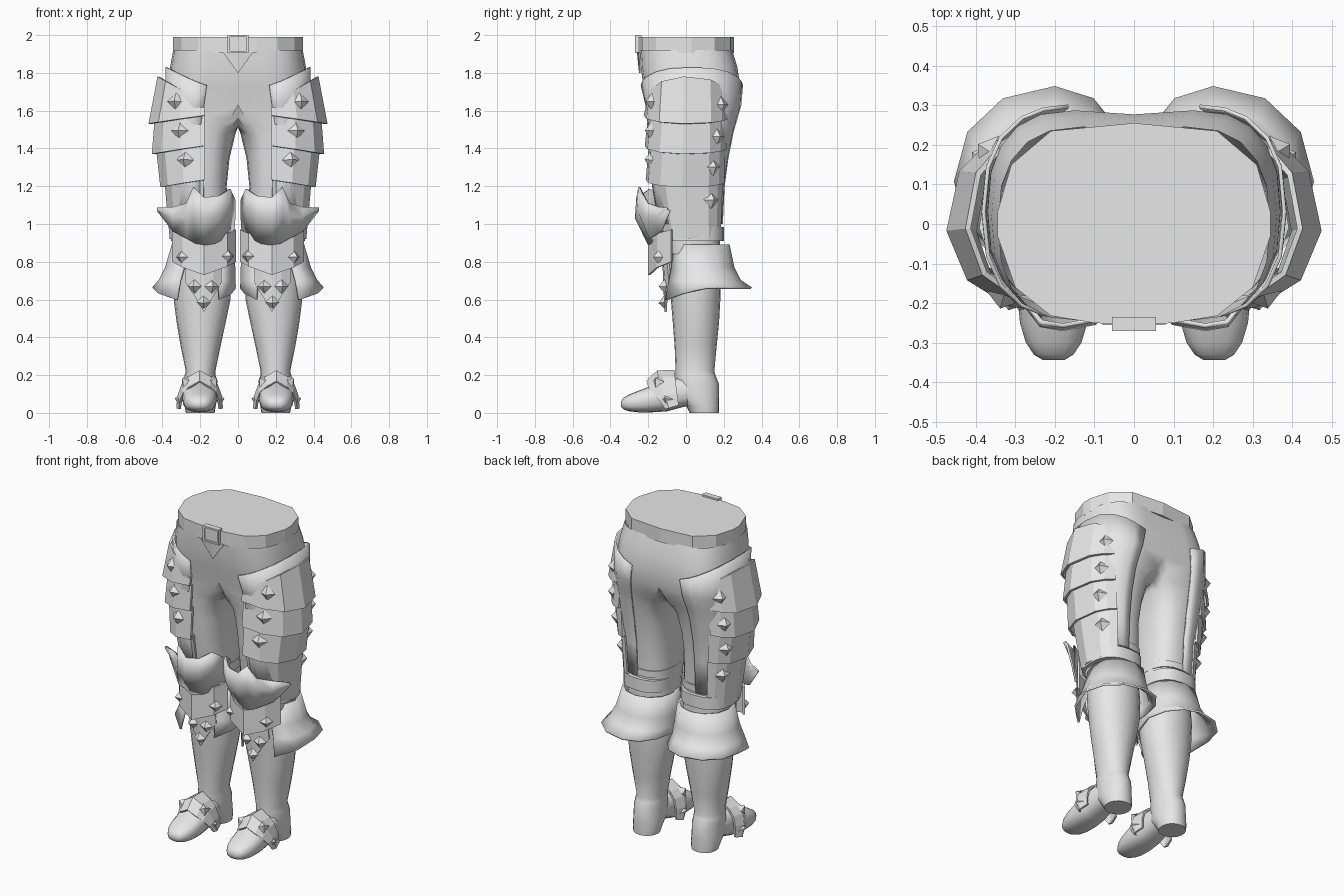
import bpy, bmesh, math
from mathutils import Vector

if "Cube" in bpy.data.objects:
    bpy.data.objects.remove(bpy.data.objects["Cube"])

steel = bpy.data.materials.new("light_grey")
steel.diffuse_color = (0.8, 0.8, 0.8, 1)
steel.use_nodes = True
steel.node_tree.nodes["Principled BSDF"].inputs["Base Color"].default_value = steel.diffuse_color


def finish(name, bm, thick=0, mirror=True, smooth=40):
    bmesh.ops.recalc_face_normals(bm, faces=bm.faces)
    me = bpy.data.meshes.new(name)
    bm.to_mesh(me)
    bm.free()
    me.materials.append(steel)
    ob = bpy.data.objects.new(name, me)
    bpy.context.collection.objects.link(ob)
    if thick:
        m = ob.modifiers.new("thickness", 'SOLIDIFY')
        m.thickness, m.offset = thick, 0
    if mirror:
        m = ob.modifiers.new("other_side", 'MIRROR')
        m.merge_threshold = 0.002
    if smooth:
        bpy.ops.object.select_all(action='DESELECT')
        ob.select_set(True)
        bpy.context.view_layer.objects.active = ob
        bpy.ops.object.shade_smooth_by_angle(angle=math.radians(smooth))
    return ob


def loft(name, rings, closed=True, caps=True, **kw):
    bm = bmesh.new()
    rows = [[bm.verts.new(p) for p in r] for r in rings]
    n = len(rings[0])
    for a, b in zip(rows, rows[1:]):
        for i in range(n if closed else n - 1):
            j = (i + 1) % n
            q = (a[i], a[j], b[j], b[i])
            # faces lying on the mirror plane are dropped
            if any(abs(v.co.x) > 1e-5 for v in q):
                bm.faces.new(q)
    if closed and caps:
        bm.faces.new(rows[0])
        bm.faces.new(rows[-1])
    return finish(name, bm, **kw)


def spow(v, p):
    return math.copysign(abs(v) ** p, v)


def point(s, deg, p=0.8, drop=0):
    """Section s = (z, centre x, outer rx, inner rx, y front, y back); -90 is front, 0 is outer."""
    z, cx, ro, ri, y0, y1 = s
    c, sn = math.cos(math.radians(deg)), math.sin(math.radians(deg))
    x = max(0, cx + (ro if c > 0 else ri) * spow(c, p))
    return (x, (y0 + y1) / 2 + (y1 - y0) / 2 * spow(sn, p), z + drop * c)


full = [-90 + i * 18 for i in range(20)]

# Trousers: one leg whose sections merge with the mirrored leg above the crotch
legs = [(1.92, .13, .213, .8, -.245, .245), (1.83, .14, .22, .8, -.24, .272),
        (1.73, .15, .22, .8, -.225, .287), (1.63, .165, .205, .65, -.2, .278),
        (1.56, .178, .19, .36, -.192, .258), (1.515, .183, .186, .235, -.188, .245),
        (1.475, .186, .184, .172, -.185, .235),
        (1.35, .19, .175, .145, -.175, .21), (1.2, .19, .155, .13, -.165, .19),
        (1.0, .19, .145, .14, -.13, .18), (.84, .19, .14, .14, -.1, .18)]
loft("trousers", [[point(s, a) for a in full] for s in legs], caps=False)

# Outer legging layer
chap = [-88, -75, -60, -40, -20, 0, 20, 40, 60, 75, 88]
rings = [[point((z, cx, ro + .01, ri, y0 - .01, y1 + .01), a) for a in chap]
         for z, cx, ro, ri, y0, y1 in legs[2:10]]
rings[0] = [(x, y, z + .1 * math.cos(math.radians(a))) for (x, y, z), a in zip(rings[0], chap)]
loft("legging_panel", rings, closed=False, thick=.01)

# Belt with flat top, buckle and front flap
belt = []
for z in (1.905, 1.99):
    half = [(.0, -.255), (.1, -.25), (.21, -.232), (.3, -.16), (.345, -.03),
            (.345, .03), (.31, .15), (.21, .235), (0, .255)]
    belt.append([(x, y, z) for x, y in half] + [(-x, y, z) for x, y in half[-2:0:-1]])
loft("belt", belt, mirror=False, smooth=0)
bm = bmesh.new()
outer = [(-.055, 1.905), (.055, 1.905), (.055, 2), (-.055, 2)]
rim = [bm.verts.new((x, -.27, z)) for x, z in outer]
back = [bm.verts.new((x, -.235, z)) for x, z in outer]
inner = [bm.verts.new((x * .78, -.27, 1.9525 + (z - 1.9525) * .78)) for x, z in outer]
deep = [bm.verts.new((x * .78, -.262, 1.9525 + (z - 1.9525) * .78)) for x, z in outer]
for a, b in ((back, rim), (rim, inner), (inner, deep)):
    for i in range(4):
        j = (i + 1) % 4
        bm.faces.new((a[i], a[j], b[j], b[i]))
bm.faces.new(deep)
bm.faces.new(back)
finish("buckle", bm, mirror=False, smooth=0)
loft("belt_flap", [[(0, -.256, 1.91), (.08, -.25, 1.91)], [(0, -.245, 1.8), (.001, -.245, 1.8)]],
     closed=False, thick=.008, smooth=0)

# Studs are collected as (position, direction) while the plates are made
studs = []

# Overlapping thigh plates: top section, bottom section, top rise, bottom drop
cols = [-95, -68, -38, -5, 30, 50, 66]
plates = [((1.66, .2, .22, .2, -.2, .225), (1.57, .2, .268, .2, -.218, .235), .12, -.04),
          ((1.57, .2, .235, .2, -.195, .22), (1.41, .2, .25, .2, -.212, .225), -.01, -.04),
          ((1.43, .2, .23, .2, -.19, .215), (1.23, .2, .205, .2, -.207, .215), -.01, -.035),
          ((1.25, .2, .185, .18, -.18, .205), (.95, .2, .155, .15, -.12, .19), 0, -.03)]
for k, (top, bot, rise, drop) in enumerate(plates):
    loft(f"thigh_plate_{k + 1}", [[point(top, a, .9, rise) for a in cols],
                                  [point(bot, a, .9, drop) for a in cols]],
         closed=False, thick=.014, smooth=0)
    for a, f, d in (((-60, -66, -71, 0)[k], .42, (.3, -1, .05)), ((50, 44, 38, 36)[k], .55, (.8, .5, .05))):
        if k == 3 and a == 0:
            continue
        t, b = Vector(point(top, a, .9, rise)), Vector(point(bot, a, .9, drop))
        studs.append((t.lerp(b, f if k < 3 else .38), d))

# Knee strap behind the guard
for name, z0, z1, g in (("knee_strap", .91, .985, .02), ("upper_knee_strap", 1.0, 1.04, .008)):
    loft(name, [[point((z, .19, .145 + g, .14, -.12, .182 + g), a) for a in full] for z in (z0, z1)],
         smooth=30)

# Knee guard: columns of (x, y, top, bottom)
guard = [(.02, -.1, 1.13, .98), (.045, -.18, 1.185, .945), (.1, -.23, 1.15, .91), (.18, -.245, 1.14, .87),
         (.235, -.235, 1.195, .905), (.27, -.19, 1.11, .925), (.34, -.13, 1.09, .96), (.425, -.085, 1.085, 1.07)]
loft("knee_guard", [[(x, y - .012, t) for x, y, t, b in guard],
                    [(x, y - .02, t * .6 + b * .4) for x, y, t, b in guard],
                    [(x, y + .06 * (.3 < t - b + .07), b) for x, y, t, b in guard]],
     closed=False, thick=.012, smooth=50)

# Lower knee plate
lower = [(.015, -.08, .97, .8), (.06, -.15, .95, .775), (.18, -.195, .94, .73),
         (.29, -.15, .95, .77), (.345, -.075, .97, .8)]
loft("lower_knee_plate", [[(x, y, t) for x, y, t, b in lower], [(x, y, b) for x, y, t, b in lower]],
     closed=False, thick=.012, smooth=0)
studs += [((.295, -.145, .825), (.7, -1, 0)), ((.055, -.145, .83), (-.6, -1, 0))]

# Boot shaft and heel
boot = [(.9, .19, .14, .14, -.1, .18), (.72, .19, .155, .155, -.09, .185), (.6, .19, .15, .15, -.08, .182),
        (.48, .195, .13, .13, -.07, .175), (.35, .198, .105, .105, -.06, .162), (.22, .198, .078, .078, -.055, .15),
        (.2, .2, .082, .082, -.055, .156), (.155, .2, .084, .084, -.055, .174), (.08, .2, .085, .085, -.05, .176),
        (.04, .2, .083, .083, .0, .176), (0, .2, .076, .076, .02, .174)]
loft("boot", [[point(s, a, .95) for a in full] for s in boot], smooth=45)

# Shin panel with pointed end
shin = [(.09, -.085, .69), (.13, -.103, .62), (.18, -.108, .535), (.23, -.103, .62), (.275, -.085, .69)]
loft("shin_panel", [[(x, y - .012, .82) for x, y, b in shin], [(x, y, b) for x, y, b in shin]],
     closed=False, thick=.012, smooth=0)
studs += [((.14, -.112, .67), (-.25, -1, 0)), ((.23, -.112, .67), (.25, -1, 0)), ((.182, -.112, .585), (0, -1, -.1))]

# Flared boot cuff, open at the front and lower towards the shin
arc = [-62, -30, 0, 30, 60, 90, 120, 150, 180, 210, 238]
cuff = [(.89, .19, .155, .155, -.08, .225), (.77, .195, .185, .175, -.095, .25),
        (.7, .2, .215, .18, -.11, .285), (.65, .2, .25, .185, -.13, .345)]
rings = [[point(s, a, .95) for a in arc] for s in cuff]
rings[-1] = [(x, y, .645 + .05 * min(0, y - .02) / .13 + .015 * (y > .1)) for x, y, z in rings[-1]]
loft("boot_cuff", rings, closed=False, thick=.012, smooth=35)

# Shoe: sections along y of (y, half width, bottom, top)
shoe = [(.08, .07, .05, .15), (-.02, .078, .03, .19), (-.1, .088, .008, .175), (-.18, .092, .003, .145),
        (-.25, .085, .003, .118), (-.3, .07, .008, .098), (-.33, .05, .018, .08), (-.343, .028, .032, .062)]
loft("shoe", [[(.203 + w * spow(math.cos(a), .8), y, (b + t) / 2 + (t - b) / 2 * spow(math.sin(a), .8))
               for a in [math.radians(i * 22.5) for i in range(16)]] for y, w, b, t in shoe], smooth=50)

# Foot band: tilted arches over the instep
arches = [(.105, -.105, -.205, .02, .145), (.118, -.09, -.15, .025, .2), (.105, -.04, -.06, .04, .2)]
band = []
for w, yb, yt, zb, zt in arches:
    band.append([(.203 + w * spow(math.cos(a), .75), yb + (yt - yb) * math.sin(a), zb + (zt - zb) * math.sin(a)
                  + .02 * (i == 4)) for i, a in enumerate(math.radians(j * 22.5) for j in range(9))])
loft("foot_band", band, closed=False, thick=.012, smooth=0)
for s in (1, -1):
    studs += [((.203 + s * .1, -.1, .07), (s, -.35, .2)), ((.203 + s * .07, -.145, .165), (s * .7, -.6, .7))]

# All studs as small four-sided pyramids
bm = bmesh.new()
for pos, d in studs:
    pos, d = Vector(pos), Vector(d).normalized()
    q = d.to_track_quat('Z', 'Y')
    r = .047 if pos.z > 1 else .038
    base = [bm.verts.new(pos + q @ Vector(v)) for v in ((r, 0, 0), (0, r, 0), (-r, 0, 0), (0, -r, 0))]
    tip = bm.verts.new(pos + d * .034)
    bm.faces.new(base)
    for i in range(4):
        bm.faces.new((base[i], base[(i + 1) % 4], tip))
finish("studs", bm, smooth=0)
